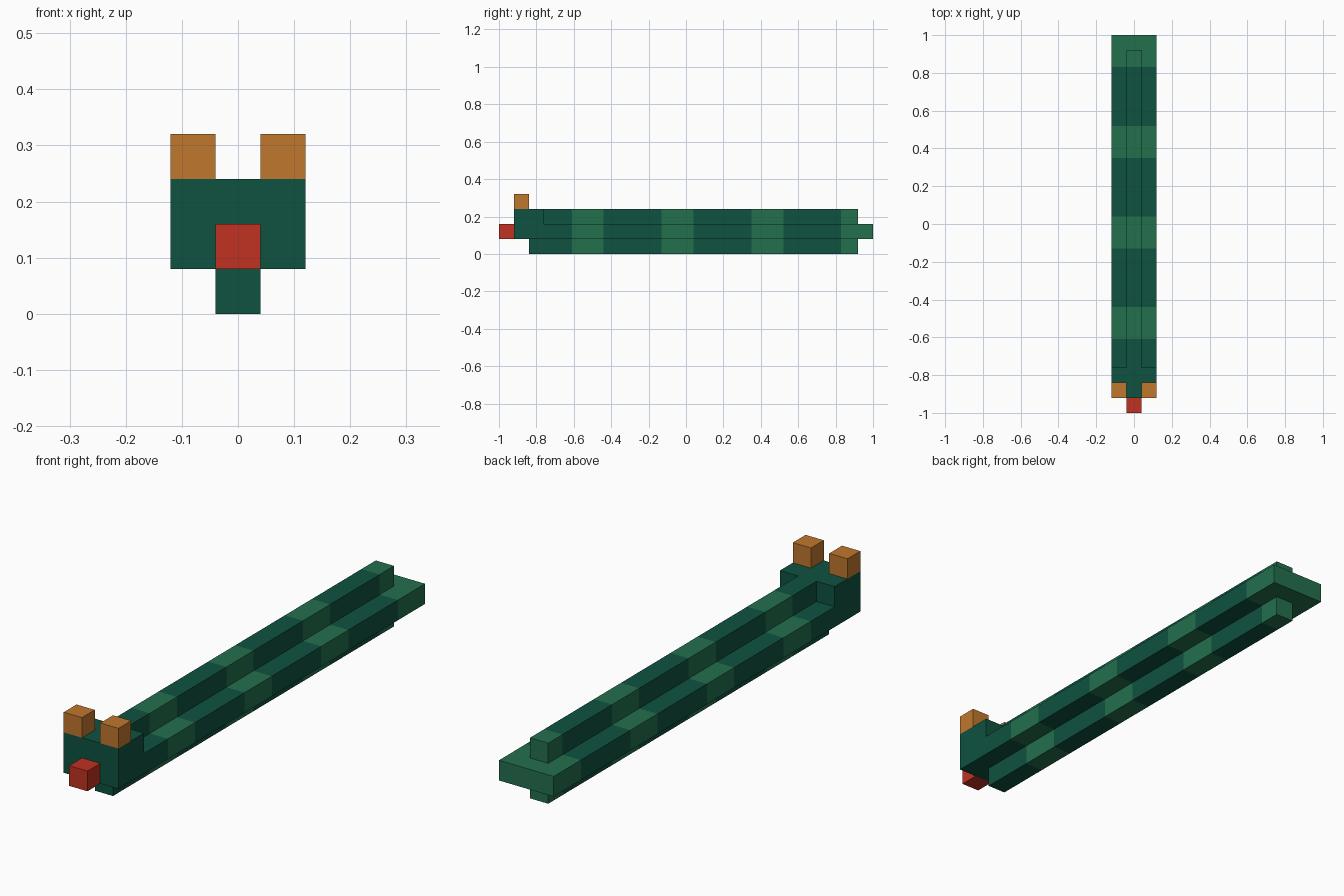
import bpy
import bmesh
from mathutils import Vector

cube = bpy.data.objects.get("Cube")
if cube:
    bpy.data.objects.remove(cube, do_unlink=True)


def make_material(name, rgb):
    mat = bpy.data.materials.new(name)
    mat.use_nodes = True
    colour = (*rgb, 1.0)
    mat.diffuse_color = colour
    bsdf = next(n for n in mat.node_tree.nodes if n.type == 'BSDF_PRINCIPLED')
    bsdf.inputs["Base Color"].default_value = colour
    bsdf.inputs["Roughness"].default_value = 0.8
    return mat


dark_green = make_material("dark green", (0.0044, 0.084, 0.051))
light_green = make_material("light green", (0.017, 0.162, 0.076))
amber = make_material("amber", (0.527, 0.188, 0.026))
red = make_material("red", (0.527, 0.032, 0.015))

U = 0.08  # edge of one block
BAND_WIDTH = 0.17
BAND_STARTS = [-0.61 + 0.48 * i for i in range(4)]


def box(name, low, high, materials, banded=False):
    """Box between two corners; banded boxes are cut and striped along y."""
    low, high = Vector(low), Vector(high)
    centre, size = (low + high) / 2, high - low
    bm = bmesh.new()
    bmesh.ops.create_cube(bm, size=1.0)
    bmesh.ops.scale(bm, vec=size, verts=bm.verts)
    if banded:
        for start in BAND_STARTS:
            for y in (start, start + BAND_WIDTH):
                if low.y + 1e-4 < y < high.y - 1e-4:
                    bmesh.ops.bisect_plane(
                        bm, geom=bm.verts[:] + bm.edges[:] + bm.faces[:],
                        plane_co=(0, y - centre.y, 0), plane_no=(0, 1, 0))
        for face in bm.faces:
            y = face.calc_center_median().y + centre.y
            face.material_index = int(any(
                s < y < s + BAND_WIDTH + 1e-3 for s in BAND_STARTS))
    mesh = bpy.data.meshes.new(name)
    bm.to_mesh(mesh)
    bm.free()
    for mat in materials:
        mesh.materials.append(mat)
    obj = bpy.data.objects.new(name, mesh)
    obj.location = centre
    bpy.context.collection.objects.link(obj)
    return obj


greens = (dark_green, light_green)

# Striped body with a plus-shaped cross-section; the flat slab forms the tail
box("body_slab", (-1.5 * U, -0.76, U), (1.5 * U, 1.0, 2 * U), greens, True)
box("back_ridge", (-U / 2, -0.76, 2 * U), (U / 2, 0.92, 3 * U), greens, True)
box("belly_keel", (-U / 2, -0.84, 0), (U / 2, 0.92, U), greens, True)

# Head and tongue
box("head", (-1.5 * U, -0.92, U), (1.5 * U, -0.76, 3 * U), (dark_green,))
box("tongue", (-U / 2, -1.0, U), (U / 2, -0.92, 2 * U), (red,))

# Eyes on top of the head
for side, x in (("left", U), ("right", -U)):
    box(side + "_eye", (x - U / 2, -0.92, 3 * U), (x + U / 2, -0.84, 4 * U), (amber,))
